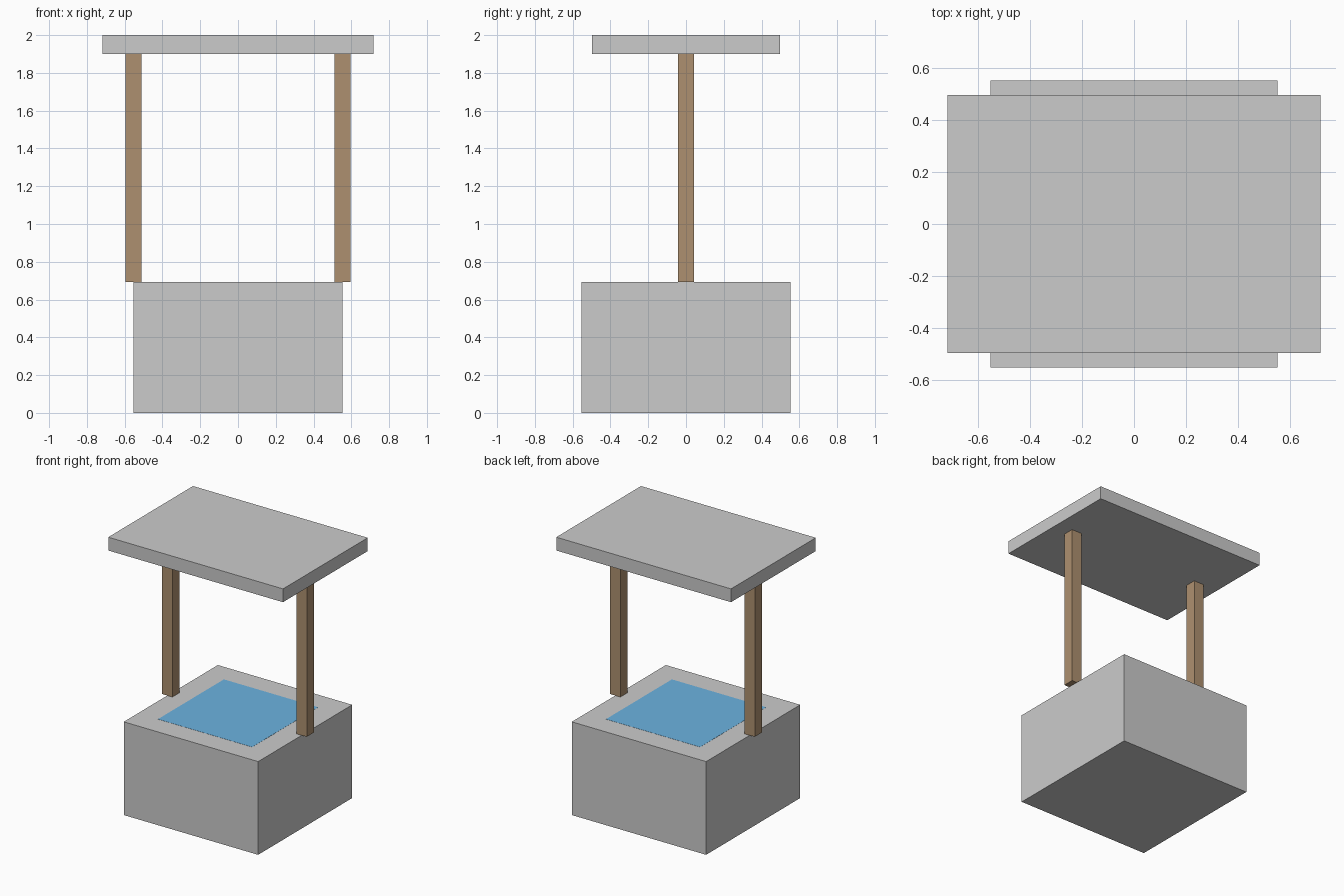
import bpy

if "Cube" in bpy.data.objects:
    bpy.data.objects.remove(bpy.data.objects["Cube"])


def material(name, rgb):
    m = bpy.data.materials.new(name)
    m.diffuse_color = (*rgb, 1.0)
    m.use_nodes = True
    m.node_tree.nodes["Principled BSDF"].inputs["Base Color"].default_value = m.diffuse_color
    return m


def box(name, size, x, z_bottom, mat=None):
    bpy.ops.mesh.primitive_cube_add(size=1, location=(x, 0, z_bottom + size[2] / 2))
    ob = bpy.context.object
    ob.name = name
    ob.scale = size
    bpy.ops.object.transform_apply(location=False, rotation=False, scale=True)
    if mat:
        ob.data.materials.append(mat)
    return ob


wood = material("wood", (0.42, 0.28, 0.16))
blue = material("water", (0.15, 0.45, 0.75))

BASE = 1.105        # width of the square well
RIM = 0.693         # top of the well
ROOF_Z = 1.901      # underside of the roof

# Stone well body
box("well_base", (BASE, BASE, RIM), 0, 0)

# Square water surface, level with the rim
box("water", (0.774, 0.774, 0.05), 0, RIM - 0.049, blue)

# Posts centred on the left and right edges of the well
for side, sx in (("left", -1), ("right", 1)):
    box(side + "_post", (0.084, 0.083, ROOF_Z - RIM), sx * BASE / 2, RIM, wood)

# Flat roof slab
box("roof", (1.437, 0.995, 2.0 - ROOF_Z), 0, ROOF_Z)
